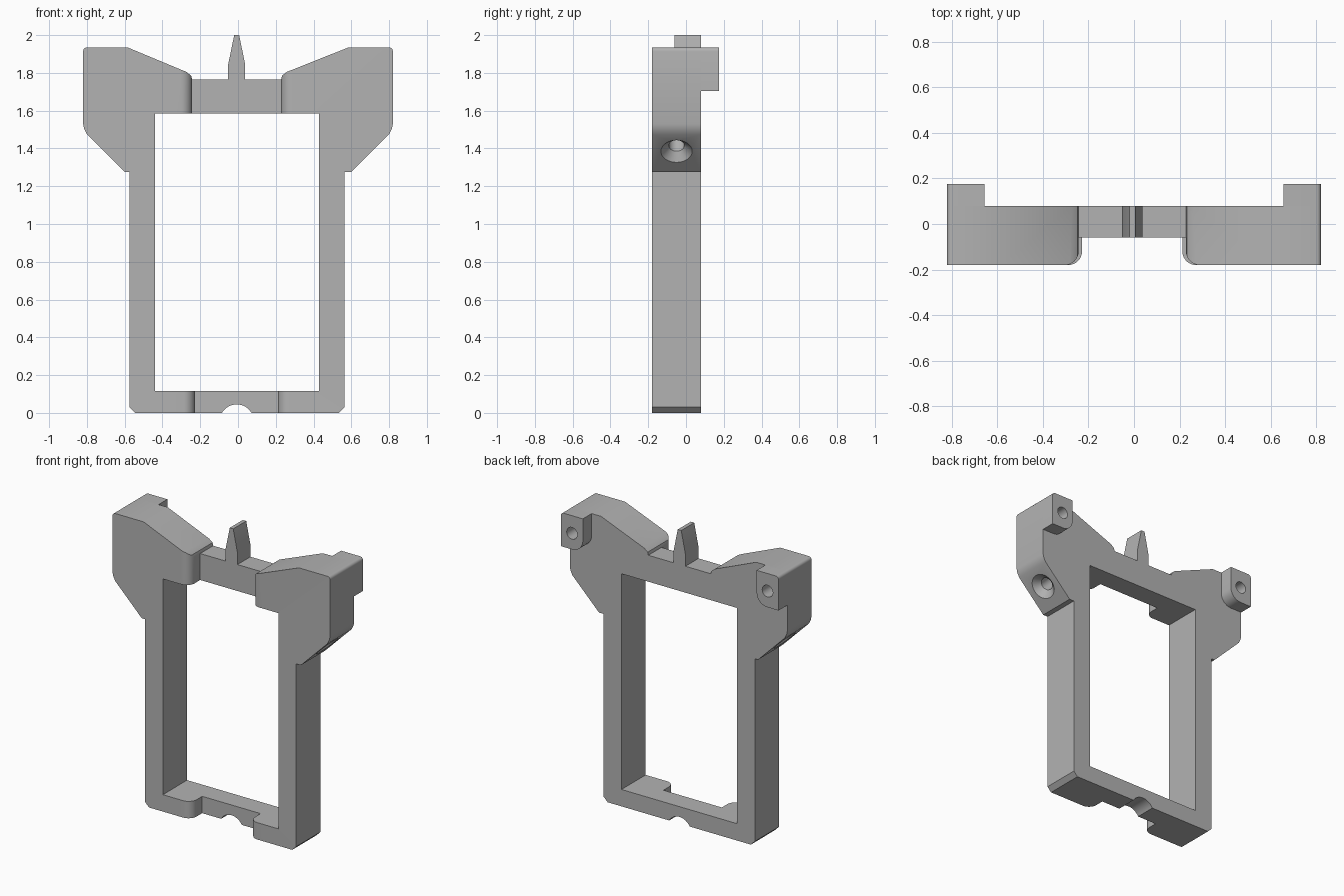
import bpy
import bmesh
from math import pi, sin, cos, radians
from mathutils import Vector

default = bpy.data.objects.get("Cube")
if default:
    bpy.data.objects.remove(default, do_unlink=True)

grey = bpy.data.materials.new("plain grey")
grey.use_nodes = True
tone = (0.45, 0.45, 0.45, 1)
grey.diffuse_color = tone
grey.node_tree.nodes["Principled BSDF"].inputs["Base Color"].default_value = tone

FRONT, STEP, BACK, TAB_BACK = -0.18, -0.06, 0.08, 0.175
MID = -0.007  # centre line of the frame and spike


def make(name, bm):
    bmesh.ops.recalc_face_normals(bm, faces=bm.faces)
    mesh = bpy.data.meshes.new(name)
    bm.to_mesh(mesh)
    bm.free()
    obj = bpy.data.objects.new(name, mesh)
    bpy.context.collection.objects.link(obj)
    mesh.materials.append(grey)
    return obj


def prism(name, points, start, end, axis="y"):
    """Extrude a flat profile: (x, z) along y, or (x, y) along z."""
    bm = bmesh.new()
    if axis == "y":
        verts = [bm.verts.new((a, start, b)) for a, b in points]
        move = (0, end - start, 0)
    else:
        verts = [bm.verts.new((a, b, start)) for a, b in points]
        move = (0, 0, end - start)
    face = bm.faces.new(verts)
    new = bmesh.ops.extrude_face_region(bm, geom=[face], use_keep_orig=True)
    bmesh.ops.translate(bm, vec=move, verts=[v for v in new["geom"] if isinstance(v, bmesh.types.BMVert)])
    return make(name, bm)


def arc(cx, cy, r, a0, a1, n=8):
    angles = [radians(a0 + (a1 - a0) * i / n) for i in range(n + 1)]
    return [(cx + r * cos(a), cy + r * sin(a)) for a in angles]


def turned(name, profile, origin, direction, sides=32):
    """Revolve (depth, radius) rings around an axis."""
    bm = bmesh.new()
    turn = Vector(direction).to_track_quat("Z", "Y")
    rings = []
    for depth, r in profile:
        spots = [Vector((r * cos(2 * pi * i / sides), r * sin(2 * pi * i / sides), depth)) for i in range(sides)]
        rings.append([bm.verts.new(Vector(origin) + turn @ p) for p in spots])
    for low, high in zip(rings, rings[1:]):
        for i in range(sides):
            j = (i + 1) % sides
            bm.faces.new((low[i], low[j], high[j], high[i]))
    bm.faces.new(rings[0])
    bm.faces.new(rings[-1])
    return make(name, bm)


def recess(name, left, right, z0, z1, r=0.06):
    """Front recess cutter whose mouth flares to round the side edges."""
    points = [(left, STEP)] + arc(left - r, FRONT + r, r, 0, -90)
    points += [(left - r, FRONT - 0.1), (right + r, FRONT - 0.1)]
    points += arc(right + r, FRONT + r, r, 270, 180) + [(right, STEP)]
    return prism(name, points, z0, z1, "z")


def cut(obj, cutters):
    for cutter in cutters:
        mod = obj.modifiers.new(cutter.name, "BOOLEAN")
        mod.operation = "DIFFERENCE"
        mod.solver = "EXACT"
        mod.object = cutter
        cutter.hide_render = True
        cutter.hide_set(True)


# Outer silhouette, right half from the spike down, then the left half
def half(side, recess_x, leg_x):
    spike = [(MID + side * 0.013, 2.0), (MID + side * 0.045, 1.845), (MID + side * 0.045, 1.765)]
    lobe = [(recess_x, 1.765), (recess_x + side * 0.005, 1.785), (recess_x + side * 0.03, 1.805),
            (side * 0.585, 1.935)]
    corner = [(side * x, z) for x, z in arc(0.80, 1.915, 0.02, 90, 0, 5)]
    flare = [(side * 0.82, 1.53), (side * 0.815, 1.505), (side * 0.80, 1.475), (side * 0.60, 1.275)]
    foot = [(leg_x, 1.275), (leg_x, 0.03), (leg_x - side * 0.03, 0)]
    return spike + lobe + corner + flare + foot


outline = half(1, 0.228, 0.565) + half(-1, -0.243, -0.575)[::-1]
frame = prism("frame", outline, FRONT, BACK)

# Window, stepped recesses and the round notch underneath
window = prism("window_cutter", [(-0.44, 0.115), (0.43, 0.115), (0.43, 1.585), (-0.44, 1.585)], -0.4, 0.4)
top_recess = recess("top_recess_cutter", -0.243, 0.228, 1.0, 2.2)
bottom_recess = recess("bottom_recess_cutter", -0.228, 0.212, -0.2, 0.6)
notch = turned("notch_cutter", [(0, 0.09), (1, 0.09)], (MID, -0.5, -0.045), (0, 1, 0), 48)
cut(frame, [window, top_recess, bottom_recess, notch])
smooth = [frame]

for side, label in ((1, "left"), (-1, "right")):
    # Countersunk screw hole square to the sloped shoulder
    screw = turned(label + "_screw_cutter", [(-0.04, 0.123), (0.042, 0.041), (0.3, 0.041)],
                   (side * 0.71, -0.05, 1.385), (-side, 0, 1))
    # Rear mounting tab with a rounded inner corner and blind hole
    shape = arc(0.80, 1.915, 0.02, 90, 0, 5) + [(0.82, 1.705)]
    shape += arc(0.735, 1.785, 0.08, 270, 180) + [(0.655, 1.935)]
    tab = prism(label + "_rear_tab", [(side * x, z) for x, z in shape], BACK, TAB_BACK)
    bore = turned(label + "_tab_bore_cutter", [(0, 0.04), (0.3, 0.04)], (side * 0.737, -0.05, 1.815), (0, 1, 0))
    cut(frame, [screw, bore])
    cut(tab, [bore])
    smooth.append(tab)

# Bake the cuts, then smooth only the curved faces
bpy.context.view_layer.update()
graph = bpy.context.evaluated_depsgraph_get()
baked = [(obj, bpy.data.meshes.new_from_object(obj.evaluated_get(graph))) for obj in smooth]
for obj, mesh in baked:
    obj.modifiers.clear()
    obj.data = mesh
for obj in [o for o in bpy.data.objects if o.name.endswith("_cutter")]:
    bpy.data.objects.remove(obj, do_unlink=True)
bpy.ops.object.select_all(action="DESELECT")
for obj in smooth:
    obj.select_set(True)
bpy.context.view_layer.objects.active = frame
bpy.ops.object.shade_smooth_by_angle(angle=radians(25))
